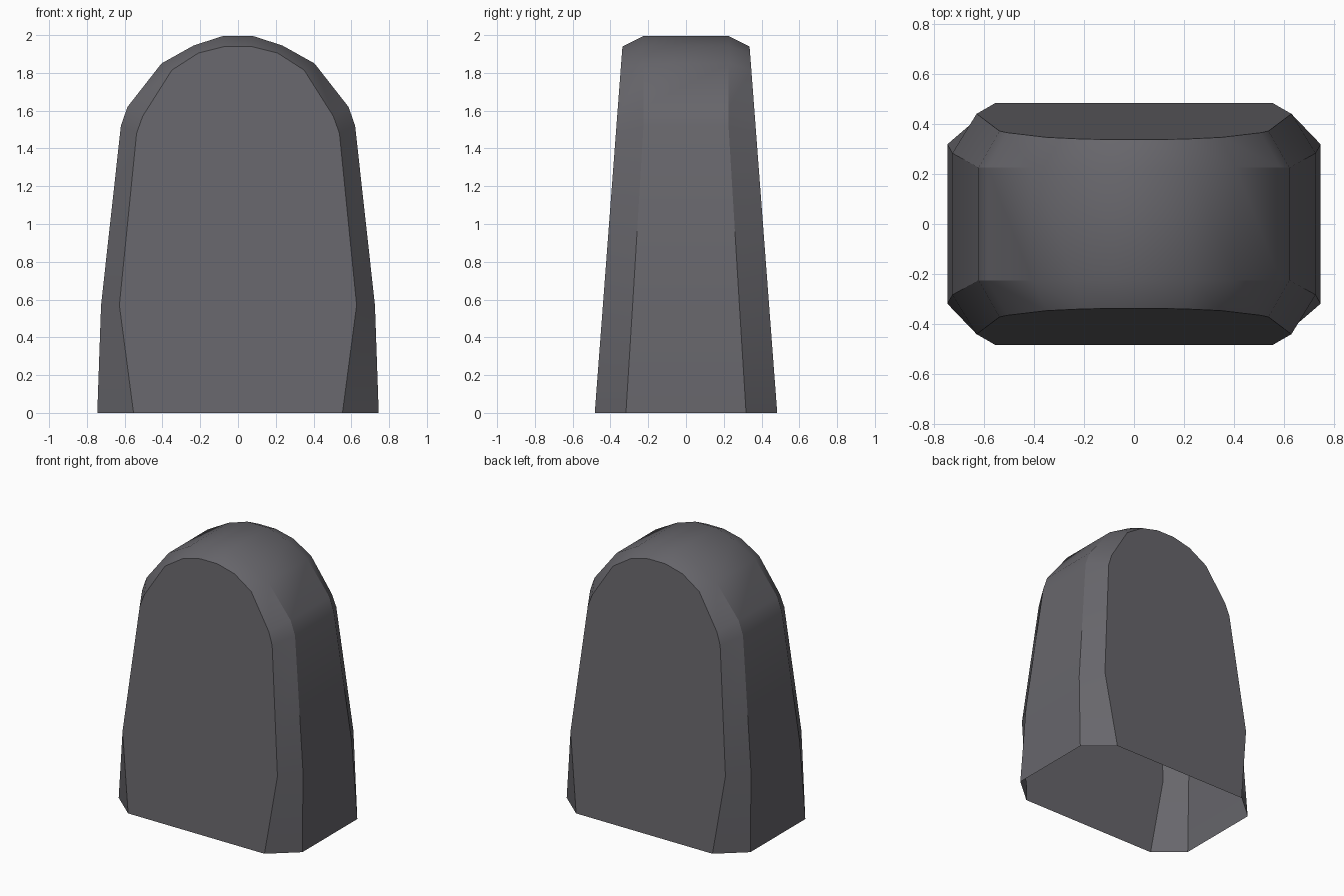
import bpy
import bmesh
import math

cube = bpy.data.objects.get("Cube")
if cube:
    bpy.data.objects.remove(cube, do_unlink=True)

stone = bpy.data.materials.new("slate_grey")
stone.use_nodes = True
colour = (0.135, 0.132, 0.147, 1)
stone.diffuse_color = colour
stone.node_tree.nodes["Principled BSDF"].inputs["Base Color"].default_value = colour

# Half outlines (x, z) from the foot up to the crown
rim = [(0.745, 0), (0.725, 0.57), (0.62, 1.52), (0.585, 1.62),
       (0.405, 1.85), (0.235, 1.945), (0.08, 1.995)]
panel = [(0.553, 0), (0.628, 0.57), (0.537, 1.48), (0.505, 1.57),
         (0.35, 1.815), (0.21, 1.905), (0.07, 1.94)]


def mirrored(half):
    """Full arch running from the left foot over the crown to the right foot."""
    return half + [(-x, z) for x, z in reversed(half)]


def rim_depth(z):
    return max(0.225, 0.318 - 0.062 * z)


def panel_depth(z):
    return 0.483 - 0.0755 * z


bm = bmesh.new()


def arch(half, depth, side):
    return [bm.verts.new((x, side * depth(z), z)) for x, z in mirrored(half)]


# Rings from front panel edge to back panel edge
rings = [arch(panel, panel_depth, -1), arch(rim, rim_depth, -1),
         arch(rim, rim_depth, 1), arch(panel, panel_depth, 1)]

# Chamfers and the side wall; the foot stays open
for a, b in zip(rings, rings[1:]):
    for i in range(len(a) - 1):
        bm.faces.new((a[i], b[i], b[i + 1], a[i + 1]))

# Sloping front and back panels
bm.faces.new(rings[0])
bm.faces.new(list(reversed(rings[-1])))
bmesh.ops.recalc_face_normals(bm, faces=bm.faces[:])

mesh = bpy.data.meshes.new("headstone_shell")
bm.to_mesh(mesh)
bm.free()
mesh.materials.append(stone)
shell = bpy.data.objects.new("headstone_shell", mesh)
bpy.context.collection.objects.link(shell)

# Soft arch with crisp chamfer edges
bpy.ops.object.select_all(action="DESELECT")
shell.select_set(True)
bpy.context.view_layer.objects.active = shell
bpy.ops.object.shade_smooth_by_angle(angle=math.radians(30))
